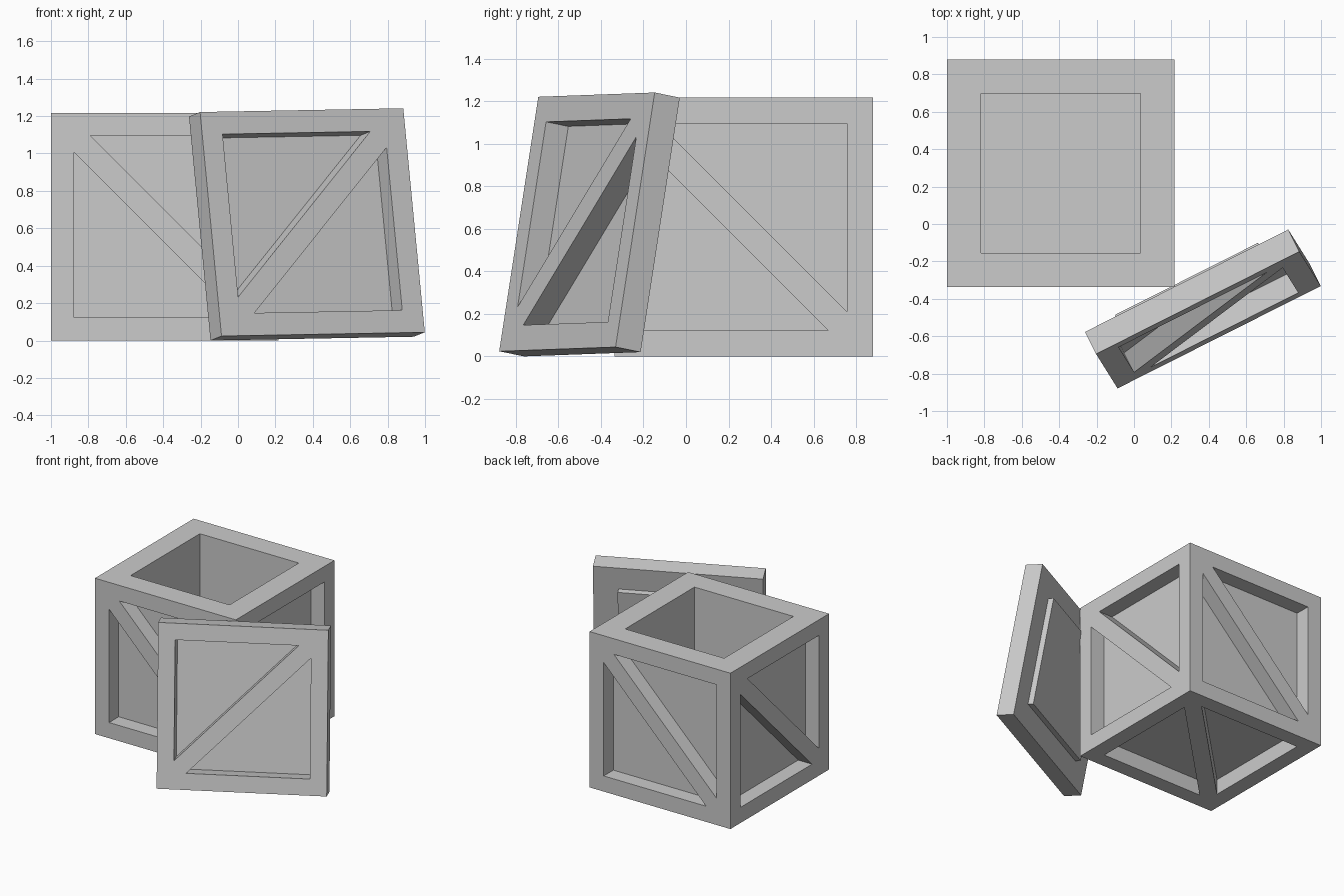
import bpy, bmesh
from mathutils import Matrix, Vector

if "Cube" in bpy.data.objects:
    bpy.data.objects.remove(bpy.data.objects["Cube"])

S, RIM, DEPTH, BRACE, WALL = 1.217, 0.122, 0.119, 0.088, 0.181
H = S / 2


def frame(right, up, origin):
    """Matrix whose local x, y, z are right, up and the outward normal."""
    r = Vector(right).normalized()
    n = r.cross(Vector(up)).normalized()
    u = n.cross(r)
    m = Matrix((r, u, n)).transposed().to_4x4()
    m.translation = Vector(origin)
    return m


def add_box(bm, lo, hi):
    lo, hi = Vector(lo), Vector(hi)
    m = Matrix.Translation((lo + hi) / 2) @ Matrix.Diagonal((*(hi - lo), 1))
    bmesh.ops.create_cube(bm, size=1, matrix=m)


def add_pockets(bm, m, flip=1):
    """Two triangular prisms that leave a rim and a diagonal brace on a face."""
    a = H - RIM
    b = a - BRACE
    for s in (1, -1):
        tri = [(s * a * flip, s * a), (-s * b * flip, s * a), (s * a * flip, -s * b)]
        lower = [bm.verts.new(m @ Vector((x, y, -DEPTH))) for x, y in tri]
        upper = [bm.verts.new(m @ Vector((x, y, 0.05))) for x, y in tri]
        bm.faces.new(lower)
        bm.faces.new(upper)
        for i in range(3):
            j = (i + 1) % 3
            bm.faces.new((lower[i], lower[j], upper[j], upper[i]))


def make_object(name, bm):
    bmesh.ops.recalc_face_normals(bm, faces=bm.faces)
    mesh = bpy.data.meshes.new(name)
    bm.to_mesh(mesh)
    bm.free()
    obj = bpy.data.objects.new(name, mesh)
    bpy.context.collection.objects.link(obj)
    return obj


def carve(obj, cutter):
    """Subtract the cutter, bake the result and remove the cutter."""
    cutter.hide_render = True
    mod = obj.modifiers.new("carve", 'BOOLEAN')
    mod.operation, mod.solver, mod.object = 'DIFFERENCE', 'EXACT', cutter
    dg = bpy.context.evaluated_depsgraph_get()
    mesh = bpy.data.meshes.new_from_object(obj.evaluated_get(dg))
    obj.modifiers.clear()
    obj.data = mesh
    bpy.data.objects.remove(cutter)


# open crate: solid cube less cavity and braced pockets on sides and bottom
body, cut = bmesh.new(), bmesh.new()
add_box(body, (-H, -H, 0), (H, H, S))
w = H - WALL
add_box(cut, (-w, -w, WALL), (w, w, S + 0.1))
for r in ((1, 0, 0), (0, 1, 0), (-1, 0, 0), (0, -1, 0)):
    n = Vector(r).cross((0, 0, 1))
    add_pockets(cut, frame(r, (0, 0, 1), n * H + Vector((0, 0, H))))
add_pockets(cut, frame((1, 0, 0), (0, -1, 0), (0, 0, 0)))
crate = make_object("crate_body", body)
carve(crate, make_object("crate_cutter", cut))
crate.location = (-1 + H, 0.88 - H, 0)

# lid: braced slab, local z is its outer side
T, PLUG = 0.134, 0.042
body, cut = bmesh.new(), bmesh.new()
add_box(body, (-H, -H, -T), (H, H, 0))
add_pockets(cut, Matrix.Identity(4), flip=-1)
lid = make_object("lid", body)
carve(lid, make_object("lid_cutter", cut))

# raised plug on the inside of the lid
body = bmesh.new()
add_box(body, (-w, -w, -T - PLUG), (w, w, -T + 0.005))
plug = make_object("lid_plug", body)

# lean the lid against the crate
lean = frame((0.893, 0.450, 0.0165), (-0.091, 0.153, 0.984), (0, 0, 0))
lean.translation = Vector((-0.088, -0.879, 0.024)) + lean.to_3x3() @ Vector((H, H, 0))
for o in (lid, plug):
    o.matrix_world = lean
